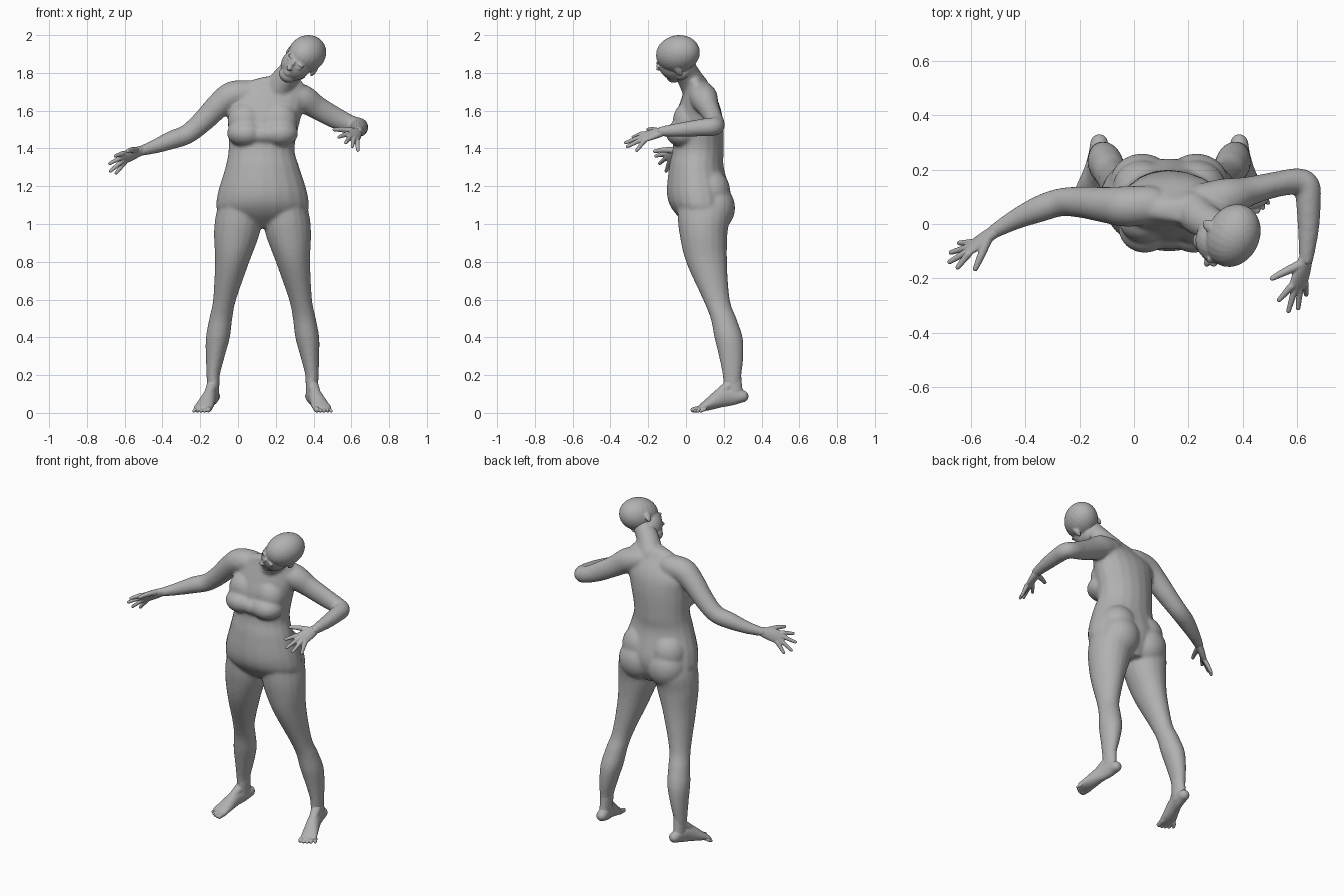
import bpy
import bmesh
import math
from mathutils import Vector, Matrix

cube = bpy.data.objects.get("Cube")
if cube:
    bpy.data.objects.remove(cube)

SIDES = 20
MIDLINE = Vector((.13, 0, 0))       # the hips stand a little to the left
SIDEWAYS = Vector((1, 0, 0))
UPWARD = Vector((0, 0, 1))

# One plain grey clay material
clay = bpy.data.materials.new("grey_clay")
clay.use_nodes = True
GREY = (.44, .44, .44, 1)
clay.diffuse_color = GREY
shader = clay.node_tree.nodes["Principled BSDF"]
shader.inputs["Base Color"].default_value = GREY
shader.inputs["Roughness"].default_value = .7


def spline(rows, steps=6):
    """Smoothly interpolate rows of numbers with a Hermite curve."""
    out = []
    last = len(rows) - 1
    for i in range(last):
        before, start = rows[max(i - 1, 0)], rows[i]
        end, after = rows[i + 1], rows[min(i + 2, last)]
        for step in range(steps):
            t = step / steps
            blend = t * t * (3 - 2 * t)
            leave, arrive = t * (1 - t) ** 2 / 2, t * t * (t - 1) / 2
            out.append([b + blend * (c - b) + leave * (c - a) + arrive * (d - b)
                        for a, b, c, d in zip(before, start, end, after)])
    out.append(list(rows[-1]))
    return out


def skin(bm, rings):
    """Bridge a list of (centre, u, v) ellipses into a closed surface."""
    angles = [math.tau * k / SIDES for k in range(SIDES)]
    loops = [[bm.verts.new(centre + u * math.cos(a) + v * math.sin(a)) for a in angles]
             for centre, u, v in rings]
    for low, high in zip(loops, loops[1:]):
        for k in range(SIDES):
            following = (k + 1) % SIDES
            bm.faces.new((low[k], low[following], high[following], high[k]))
    bm.faces.new(loops[0][::-1])
    bm.faces.new(loops[-1])


def mirrored(bm, build, rows, flip):
    """Build a shape, reflecting it across the midline when flip is set."""
    existing = set(bm.verts)
    build(bm, rows)
    if flip:
        for vert in set(bm.verts) - existing:
            vert.co.x = 2 * MIDLINE.x - vert.co.x


def column(bm, rows):
    """Stack level ellipses given as (z, x_min, x_max, y_min, y_max)."""
    rings = []
    for z, x_min, x_max, y_min, y_max in spline(rows):
        centre = Vector((x_min + x_max, y_min + y_max, z + z)) / 2
        rings.append((centre, SIDEWAYS * (x_max - x_min) / 2,
                      Vector((0, y_max - y_min, 0)) / 2))
    skin(bm, rings)


def tube(bm, rows, side=SIDEWAYS):
    """Round-ended limb along rows of (x, y, z, width, optional thickness)."""
    rows = spline([tuple(row) + (row[-1],) * (5 - len(row)) for row in rows])
    centres = [Vector(row[:3]) for row in rows]
    last = len(rows) - 1
    rings = []
    for i, (centre, row) in enumerate(zip(centres, rows)):
        width, thickness = row[3:]
        along = (centres[min(i + 1, last)] - centres[max(i - 1, 0)]).normalized()
        u = (side - along * side.dot(along)).normalized()
        v = along.cross(u)
        dome = [(centre + along * thickness * math.sin(a) * (1 if i else -1),
                 u * width * math.cos(a), v * thickness * math.cos(a))
                for a in (.5, 1, 1.4)]
        if i == 0:
            rings += dome[::-1]
        rings.append((centre, u * width, v * thickness))
        if i == last:
            rings += dome
    skin(bm, rings)


def ball(bm, centre, radii, frame=Matrix()):
    """Ellipsoid, optionally placed inside a local frame."""
    place = frame @ Matrix.Translation(centre) @ Matrix.Diagonal((*radii, 1))
    bmesh.ops.create_uvsphere(bm, u_segments=24, v_segments=16, radius=1, matrix=place)


def finish(bm, name, voxel, passes):
    """Fuse the overlapping shapes into one smooth skin."""
    bmesh.ops.recalc_face_normals(bm, faces=bm.faces)
    mesh = bpy.data.meshes.new(name)
    bm.to_mesh(mesh)
    bm.free()
    mesh.materials.append(clay)
    obj = bpy.data.objects.new(name, mesh)
    bpy.context.collection.objects.link(obj)
    fuse = obj.modifiers.new("fuse", "REMESH")
    fuse.mode = "VOXEL"
    fuse.voxel_size = voxel
    fuse.use_smooth_shade = True
    soften = obj.modifiers.new("soften", "SMOOTH")
    soften.factor = .5
    soften.iterations = passes


# Torso
body = bmesh.new()
column(body, [
    (.98, .05, .21, .03, .19), (1.06, -.1, .36, -.06, .23), (1.15, -.11, .37, -.1, .24),
    (1.3, -.067, .325, -.09, .2), (1.4, -.05, .3, -.07, .2), (1.55, -.055, .33, -.06, .195),
    (1.65, -.06, .36, -.03, .17), (1.74, .02, .35, 0, .11), (1.78, .14, .31, 0, .09)])
# Legs, buttocks and breasts, paired about the midline
for flip in (False, True):
    mirrored(body, column, [
        (1.18, -.075, .1, -.04, .2), (1.06, -.115, .125, -.045, .235),
        (.95, -.127, .115, -.035, .22), (.8, -.122, .06, 0, .217),
        (.6, -.132, -.01, .09, .232), (.5, -.152, -.03, .13, .267),
        (.4, -.17, -.043, .15, .3), (.3, -.17, -.07, .174, .304),
        (.2, -.167, -.096, .194, .294), (.12, -.163, -.1, .2, .29)], flip)
    sign = 1 if flip else -1
    ball(body, MIDLINE + Vector((sign * .1, .148, 1.085)), (.12, .112, .125))
    ball(body, MIDLINE + Vector((sign * .1, .13, 1.17)), (.11, .105, .12))
    ball(body, MIDLINE + Vector((sign * .09, -.015, 1.48)), (.098, .092, .072))
    ball(body, MIDLINE + Vector((sign * .09, .01, 1.545)), (.095, .08, .1))
ball(body, (.135, -.015, 1.475), (.11, .08, .06))
# Right arm reaching out
tube(body, [
    (.06, .07, 1.69, .072), (-.03, .065, 1.68, .075), (-.1, .07, 1.63, .067),
    (-.19, .08, 1.54, .058), (-.27, .08, 1.475, .052), (-.35, .055, 1.445, .049),
    (-.44, .015, 1.41, .037), (-.52, -.03, 1.385, .026)], UPWARD)
# Left arm bent at the elbow
tube(body, [
    (.25, .08, 1.69, .07), (.34, .095, 1.665, .074), (.42, .12, 1.615, .063, .055),
    (.52, .145, 1.56, .057, .047), (.6, .157, 1.525, .049), (.637, .14, 1.515, .049),
    (.643, .08, 1.51, .046), (.643, -.02, 1.5, .039), (.635, -.13, 1.49, .027)], UPWARD)
# Neck
tube(body, [(.215, .05, 1.72, .075), (.255, .015, 1.78, .066), (.315, -.02, 1.845, .062)])
finish(body, "body", .009, 7)

# Head: tilted local frame with x to its left, y to its back, z up
back = Vector((.42, .87, .22)).normalized()
left = back.cross(Vector((.66, -.05, .75))).normalized()
frame = Matrix((left, back, left.cross(back))).transposed().to_4x4()
frame.translation = (.356, -.047, 1.892)
head = bmesh.new()
ball(head, (0, .01, .01), (.096, .121, .099), frame)        # cranium
ball(head, (0, -.046, -.05), (.08, .08, .092), frame)       # face
ball(head, (0, -.074, -.118), (.048, .046, .038), frame)    # chin
ball(head, (0, -.02, -.09), (.072, .07, .05), frame)        # jaw
ball(head, (0, -.128, -.052), (.016, .024, .012), frame)    # nose tip
ball(head, (0, -.12, -.03), (.01, .016, .028), frame)       # nose bridge
for height in (-.084, -.096):
    ball(head, (0, -.113, height), (.024, .012, .007), frame)           # lip
for sign in (-1, 1):
    ball(head, (sign * .034, -.108, -.006), (.022, .012, .007), frame)  # brow
    ball(head, (sign * .034, -.107, -.026), (.016, .012, .007), frame)  # eye
    ball(head, (sign * .088, .008, -.04), (.011, .02, .033), frame)     # ear
finish(head, "head", .005, 3)


def hand(name, wrist, knuckles, across, thumb, fingertips):
    """Palm, thumb and four tapered fingers, index first."""
    wrist, knuckles = Vector(wrist), Vector(knuckles)
    across = Vector(across).normalized()
    middle = wrist.lerp(knuckles, .5)
    bm = bmesh.new()
    tube(bm, [(*wrist, .026, .023), (*middle, .037, .02), (*knuckles, .041, .014)], across)
    for i, tip in enumerate(fingertips):
        root = knuckles + across * (i - 1.5) * .021
        tube(bm, [(*root, .014), (*tip, .009)], across)
    root = wrist.lerp(knuckles, .25) - across * .015
    bend = root.lerp(Vector(thumb), .55) - across * .006
    tube(bm, [(*root, .018), (*bend, .014), (*thumb, .01)], across)
    finish(bm, name, .004, 2)


hand("right_hand", wrist=(-.51, -.025, 1.39), knuckles=(-.605, -.09, 1.35),
     across=(.25, .85, -.9), thumb=(-.585, -.165, 1.385),
     fingertips=[(-.65, -.16, 1.36), (-.68, -.14, 1.32), (-.675, -.105, 1.28), (-.645, -.07, 1.27)])
hand("left_hand", wrist=(.635, -.12, 1.49), knuckles=(.605, -.225, 1.46),
     across=(1, .2, -.7), thumb=(.51, -.2, 1.5),
     fingertips=[(.535, -.28, 1.46), (.57, -.32, 1.43), (.605, -.31, 1.41), (.635, -.26, 1.39)])

# Feet with ankle, instep and five toes each, heels slightly raised
for flip, name in ((False, "right_foot"), (True, "left_foot")):
    foot = bmesh.new()
    mirrored(foot, column, [(.23, -.16, -.095, .2, .29), (.12, -.165, -.1, .197, .3),
                            (.07, -.163, -.1, .2, .318)], flip)
    mirrored(foot, tube, [(-.128, .298, .088, .033), (-.135, .25, .088, .034, .047),
                          (-.15, .19, .08, .037, .05), (-.172, .12, .045, .046, .032),
                          (-.187, .075, .024, .05, .017)], flip)
    mirrored(foot, tube, [(-.135, .235, .15, .03), (-.172, .11, .048, .022)], flip)
    for i in range(5):
        size = .012 - i * .0007 if i else .016
        root = (-.152 - i * .018, .085 + i * .004, .024 - i * .001, size)
        tip = (-.158 - i * .019, .038 + i * i * .0025, size, size * .9)
        mirrored(foot, tube, [root, tip], flip)
    finish(foot, name, .004, 2)
